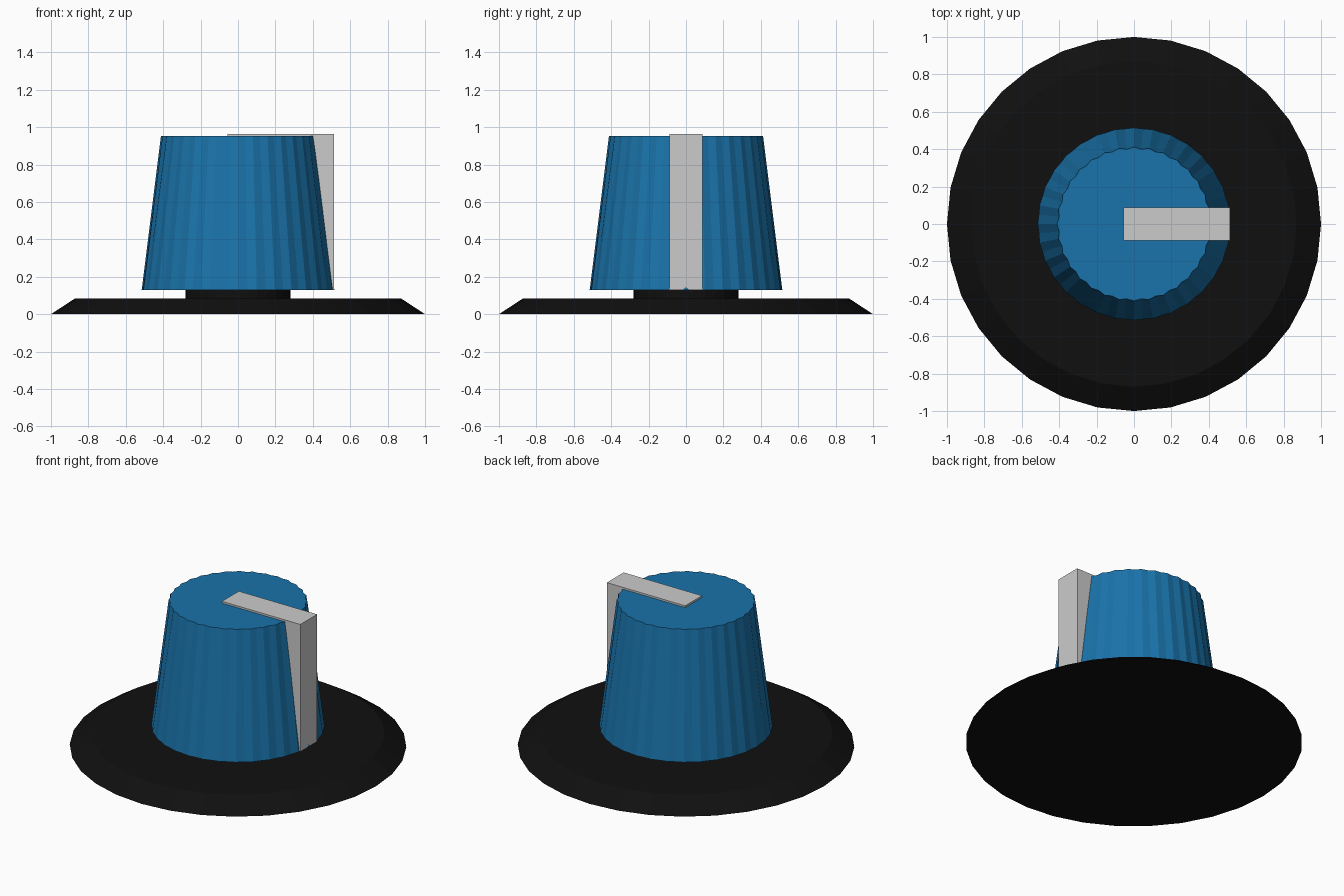
import bpy, bmesh
from math import sin, cos, pi

if "Cube" in bpy.data.objects:
    bpy.data.objects.remove(bpy.data.objects["Cube"])


def material(name, rgb):
    m = bpy.data.materials.new(name)
    m.diffuse_color = (*rgb, 1)
    m.use_nodes = True
    m.node_tree.nodes["Principled BSDF"].inputs["Base Color"].default_value = m.diffuse_color
    return m


def make_object(name, bm, mat=None):
    bmesh.ops.recalc_face_normals(bm, faces=bm.faces)
    mesh = bpy.data.meshes.new(name)
    bm.to_mesh(mesh)
    bm.free()
    if mat:
        mesh.materials.append(mat)
    ob = bpy.data.objects.new(name, mesh)
    bpy.context.collection.objects.link(ob)
    return ob


def lathe(name, rings, sides, mat):
    """Capped stack of rings; each ring is (z, even radius, odd radius)."""
    bm = bmesh.new()
    loops = []
    for z, r_even, r_odd in rings:
        loop = []
        for i in range(sides):
            r, a = (r_odd if i % 2 else r_even), 2 * pi * i / sides
            loop.append(bm.verts.new((r * cos(a), r * sin(a), z)))
        loops.append(loop)
    for lo, hi in zip(loops, loops[1:]):
        for i in range(sides):
            j = (i + 1) % sides
            bm.faces.new((lo[i], lo[j], hi[j], hi[i]))
    bm.faces.new(loops[0][::-1])
    bm.faces.new(loops[-1])
    return make_object(name, bm, mat)


def box(name, lo, hi):
    bm = bmesh.new()
    bmesh.ops.create_cube(bm, size=1)
    for v in bm.verts:
        v.co = [(a + b) / 2 + c * (b - a) for a, b, c in zip(lo, hi, v.co)]
    return make_object(name, bm)


black = material("black_plastic", (0.005, 0.005, 0.005))
blue = material("blue_plastic", (0.01, 0.17, 0.40))

# Bevelled skirt disc and the short neck above it
lathe("base_disc", [(0, 1, 1), (0.085, 0.87, 0.87)], 32, black)
lathe("neck", [(0.08, 0.28, 0.28), (0.135, 0.28, 0.28)], 32, black)

# Tapered grip whose flutes fade out toward the bottom rim
lathe("grip", [(0.13, 0.515, 0.511), (0.952, 0.412, 0.402)], 64, blue)

# Pointer bar running over the top and down one side
box("pointer", (-0.055, -0.087, 0.13), (0.513, 0.087, 0.964))
